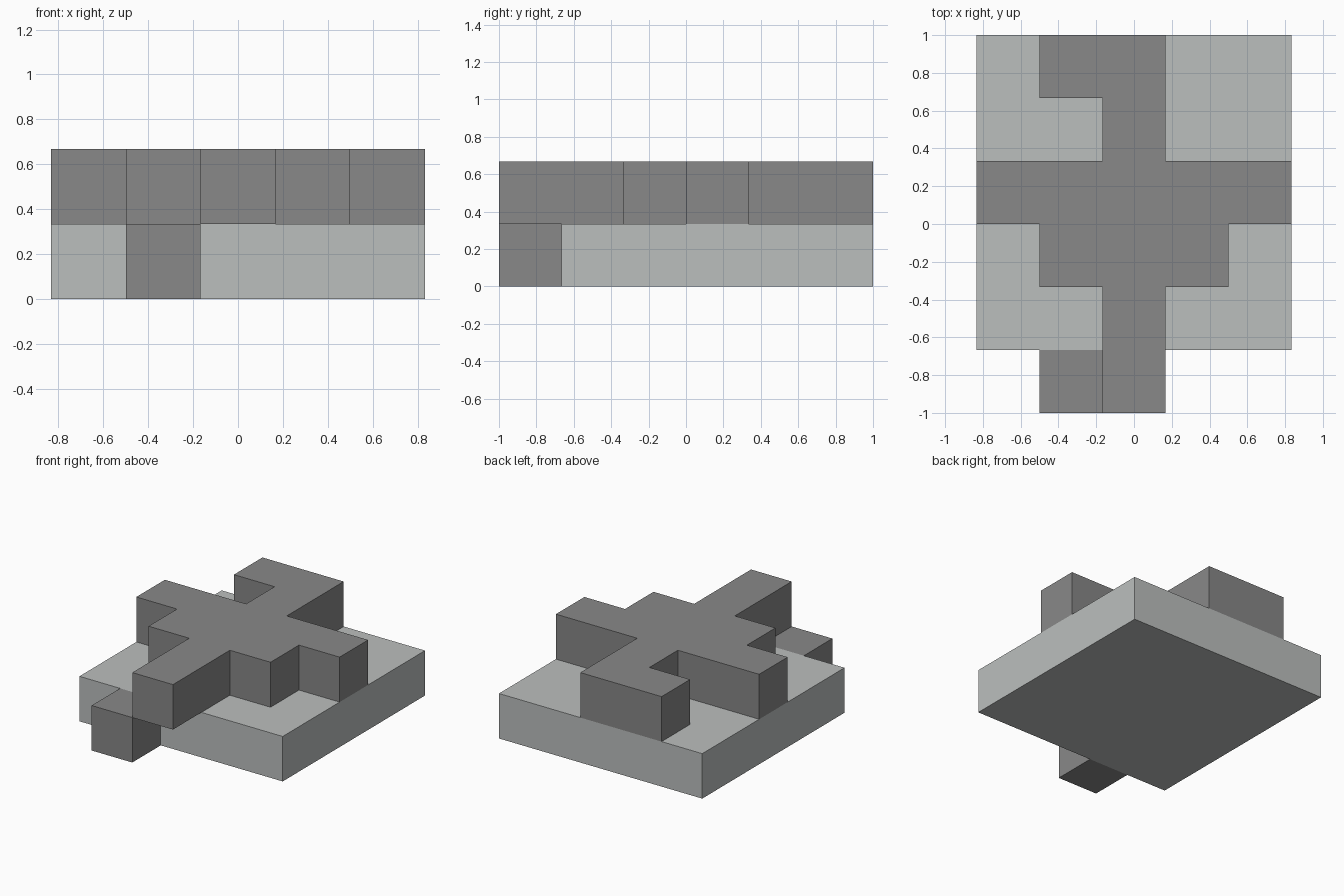
import bpy
import bmesh

cube = bpy.data.objects.get("Cube")
if cube:
    bpy.data.objects.remove(cube, do_unlink=True)

U = 1 / 3  # one grid cell


def material(name, rgb):
    mat = bpy.data.materials.new(name)
    mat.use_nodes = True
    color = (*rgb, 1)
    mat.diffuse_color = color
    mat.node_tree.nodes["Principled BSDF"].inputs["Base Color"].default_value = color
    return mat


def slab(name, outline, z0, mat):
    """Extrude a counter-clockwise outline, in cells, one cell upward."""
    bm = bmesh.new()
    face = bm.faces.new([bm.verts.new((x * U, y * U, z0 * U)) for x, y in outline])
    top = bmesh.ops.extrude_face_region(bm, geom=[face], use_keep_orig=True)
    verts = [g for g in top["geom"] if isinstance(g, bmesh.types.BMVert)]
    bmesh.ops.translate(bm, verts=verts, vec=(0, 0, U))
    bmesh.ops.recalc_face_normals(bm, faces=bm.faces)
    mesh = bpy.data.meshes.new(name)
    bm.to_mesh(mesh)
    bm.free()
    mesh.materials.append(mat)
    obj = bpy.data.objects.new(name, mesh)
    bpy.context.collection.objects.link(obj)
    return obj


def rect(x0, x1, y0, y1):
    return [(x0, y0), (x1, y0), (x1, y1), (x0, y1)]


light = material("light grey", (0.50, 0.52, 0.515))
dark = material("dark grey", (0.246, 0.246, 0.246))

# Base plate
slab("base_plate", rect(-2.5, 2.5, -2, 3), 0, light)

# Raised figure lying on the plate, its front end overhanging
figure = [
    (-.5, -3), (.5, -3), (.5, -1), (1.5, -1), (1.5, 0), (2.5, 0),
    (2.5, 1), (.5, 1), (.5, 3), (-1.5, 3), (-1.5, 2), (-.5, 2),
    (-.5, 1), (-2.5, 1), (-2.5, 0), (-1.5, 0), (-1.5, -1), (-.5, -1),
]
slab("raised_figure", figure, 1, dark)

# Low block at the front, beside the overhang
slab("front_block", rect(-1.5, -.5, -3, -2), 0, dark)
